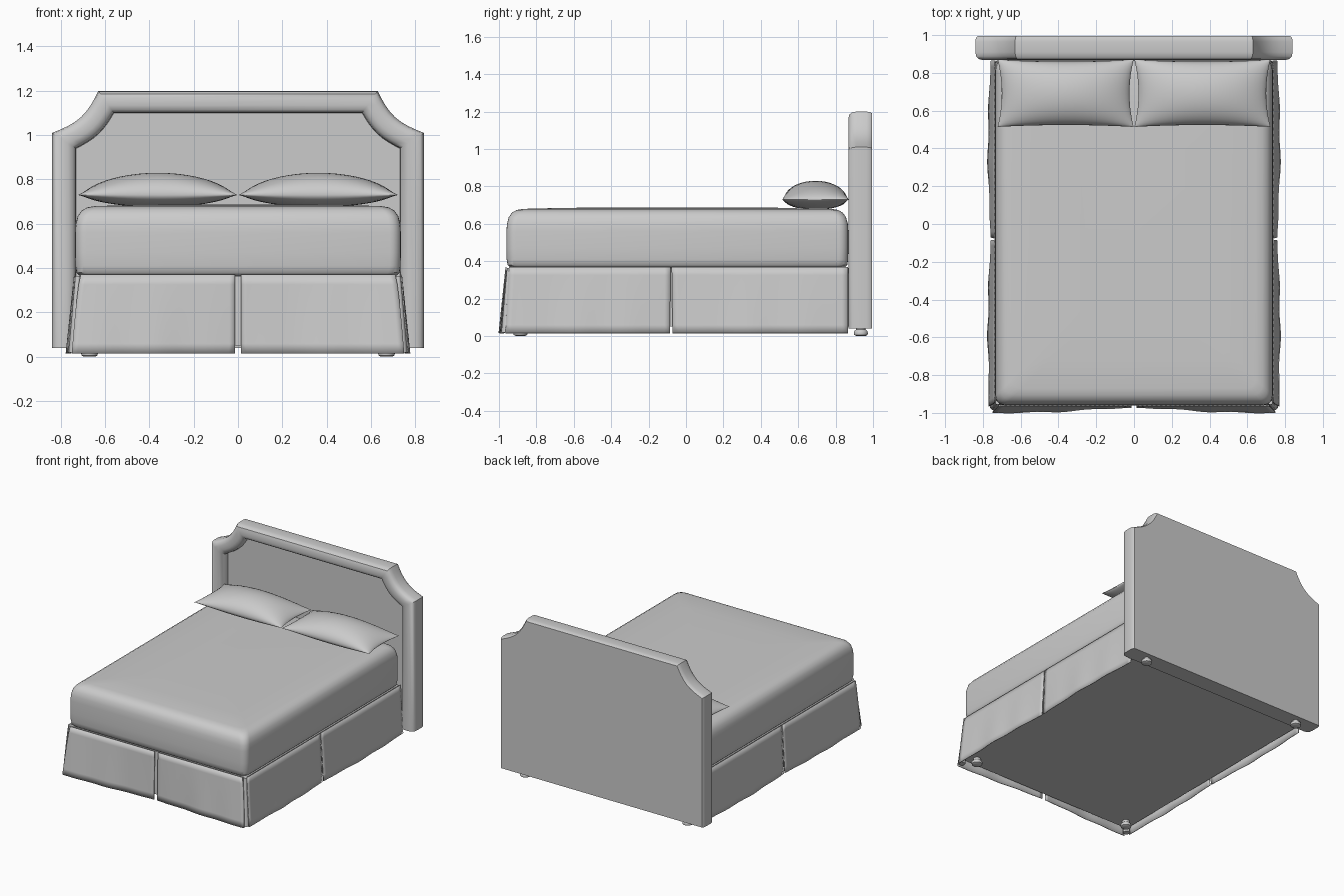
import bpy, math

cube = bpy.data.objects.get("Cube")
if cube:
    bpy.data.objects.remove(cube, do_unlink=True)

GREY = (0.6, 0.6, 0.6, 1)
fabric = bpy.data.materials.new("grey fabric")
fabric.diffuse_color = GREY
fabric.use_nodes = True
fabric.node_tree.nodes["Principled BSDF"].inputs["Base Color"].default_value = GREY


def finish(obj, angle=40):
    obj.data.materials.clear()
    obj.data.materials.append(fabric)
    bpy.ops.object.select_all(action='DESELECT')
    obj.select_set(True)
    bpy.context.view_layer.objects.active = obj
    bpy.ops.object.shade_smooth_by_angle(angle=math.radians(angle))


def build(name, verts, faces, angle=40):
    mesh = bpy.data.meshes.new(name)
    mesh.from_pydata(verts, [], faces)
    mesh.validate()
    obj = bpy.data.objects.new(name, mesh)
    bpy.context.collection.objects.link(obj)
    bpy.context.view_layer.objects.active = obj
    obj.select_set(True)
    bpy.ops.object.mode_set(mode='EDIT')
    bpy.ops.mesh.select_all(action='SELECT')
    bpy.ops.mesh.remove_doubles(threshold=0.0001)
    bpy.ops.mesh.normals_make_consistent(inside=False)
    bpy.ops.object.mode_set(mode='OBJECT')
    finish(obj, angle)
    obj.select_set(False)
    return obj


def loft(name, rings, angle=40):
    """Skin closed rings of equal length and cap both ends."""
    n = len(rings[0])
    verts = [p for ring in rings for p in ring]
    faces = [(k * n + i, k * n + (i + 1) % n, (k + 1) * n + (i + 1) % n, (k + 1) * n + i)
             for k in range(len(rings) - 1) for i in range(n)]
    faces += [tuple(range(n)), tuple(range(len(verts) - n, len(verts)))]
    return build(name, verts, faces, angle)


def grid(nu, nv, point, start=0):
    verts = [point(i / nu, j / nv) for i in range(nu + 1) for j in range(nv + 1)]
    w = nv + 1
    faces = [tuple(start + k for k in (i * w + j, (i + 1) * w + j, (i + 1) * w + j + 1, i * w + j + 1))
             for i in range(nu) for j in range(nv)]
    return verts, faces


def rounded_rect(hx, y0, y1, z, r, steps=5):
    pts = []
    corners = [(hx, y1), (-hx, y1), (-hx, y0), (hx, y0)]
    for c, (x, y) in enumerate(corners):
        cx = x - math.copysign(r, x)
        cy = y - r if y == y1 else y + r
        for s in range(steps + 1):
            a = math.pi / 2 * (c + s / steps)
            pts.append((cx + r * math.cos(a), cy + r * math.sin(a), z))
    return pts


# Headboard: scooped-corner outline, padded border and recessed panel
def scoop(x0, z0, x1, z1, sag, steps=8):
    pts = []
    for i in range(steps + 1):
        t = i / steps
        b = sag * math.sin(math.pi * t)
        pts.append((x0 + (x1 - x0) * t - b, z0 + (z1 - z0) * t - b))
    return pts


def outline(half):
    return half + [(-x, z) for x, z in reversed(half)]


outer = outline([(0.84, 0.04)] + scoop(0.84, 1.01, 0.63, 1.2, 0.025))
inner = outline([(0.73, 0.04)] + scoop(0.73, 0.94, 0.56, 1.1, 0.015))
section = [(0.1, 0.995), (0.03, 0.985), (0, 0.965), (0, 0.91), (0.04, 0.888), (0.15, 0.874),
           (0.35, 0.868), (0.65, 0.868), (0.85, 0.876), (0.97, 0.893), (1, 0.925)]
loft("headboard", [[(a[0] + (b[0] - a[0]) * t, y, a[1] + (b[1] - a[1]) * t)
                    for a, b in zip(outer, inner)] for t, y in section], 35)

# Mattress: soft rounded block with a slightly crowned top
profile = [(0.05, 0.362), (0.02, 0.366), (0.006, 0.38), (0.001, 0.41), (0, 0.47), (0, 0.56),
           (0.003, 0.60), (0.012, 0.635), (0.03, 0.66), (0.055, 0.674), (0.09, 0.68),
           (0.25, 0.684), (0.45, 0.687)]
loft("mattress", [rounded_rect(0.735 - d, -0.96 + d, 0.868 - d, z, 0.05) for d, z in profile])

# Divan base behind the skirt
loft("bed_base", [rounded_rect(0.735 + f, -0.955 - f, 0.868, z, 0.02)
                  for f, z in ((0.002, 0.05), (0, 0.2), (-0.01, 0.365))])


# Valance: flared cloth panels with open pleats between them
def skirt_panel(name, top, bottom, out, flare, place, wave):
    def point(s, t):
        e = t ** 0.7
        a = (top[0] + (bottom[0] - top[0]) * e) * (1 - s) + (top[1] + (bottom[1] - top[1]) * e) * s
        ripple = flare(s) + 0.004 * math.sin(wave * s * math.pi) * math.sin(math.pi * s)
        return place(a, out + t * ripple, 0.37 - 0.355 * t)
    verts, faces = grid(28, 8, point)
    obj = build(name, verts, faces, 60)
    mod = obj.modifiers.new("cloth thickness", 'SOLIDIFY')
    mod.thickness = 0.006
    mod.offset = 0
    return obj


for side, sx in (("left", 1), ("right", -1)):
    skirt_panel(side + "_front_skirt", (0.014, 0.71), (0.014, 0.75), 0.962,
                lambda s: 0.008 + 0.028 * math.sin(math.pi * min(1, s * 0.62) ** 1.2),
                lambda a, o, z: (sx * a, -o, z), 5)
    for part, ends, low in (("foot", (-0.945, -0.083), (-0.965, -0.085)),
                            ("head", (-0.077, 0.866), (-0.072, 0.866))):
        skirt_panel(f"{side}_{part}_side_skirt", ends, low, 0.737,
                    lambda s: 0.01 + 0.024 * abs(math.cos(math.pi * (s - 0.5) * 0.6)) ** 2
                    + (0.012 * (1 - s) ** 6 if part == "foot" else 0),
                    lambda a, o, z: (sx * o, a, z), 6)

    # Rounded pleat fold filling the front corner
    fold = []
    for k in range(7):
        t = k / 6
        r = 0.012 + 0.012 * t
        cx, cy = 0.722 + 0.018 * t, -0.945 - 0.018 * t
        fold.append([(sx * (cx + r * math.cos(a * math.pi / 6)), cy + r * math.sin(a * math.pi / 6),
                      0.365 - 0.345 * t) for a in range(12)])
    loft(side + "_corner_pleat", fold)

    # Pillow: two domed sheets meeting at a pinched seam
    def pillow_point(sign):
        def point(s, t):
            u, v = -math.cos(math.pi * s), -math.cos(math.pi * t)
            h = max(0, 1 - u * u) ** 0.65 * max(0, 1 - v * v) ** 0.5
            x = 0.362 + u * (0.36 - 0.022 * (1 - v * v))
            y = 0.692 + v * (0.178 - 0.01 * (1 - u * u))
            return (sx * x, y, 0.73 + h * (0.1 if sign > 0 else -0.055))
        return point
    upper, uf = grid(24, 20, pillow_point(1))
    lower, lf = grid(24, 20, pillow_point(-1), len(upper))
    build(side + "_pillow", upper + lower, uf + lf, 60)

    # Turned feet
    for end, y in (("front", -0.885), ("back", 0.935)):
        rings = [[(sx * 0.67 + r * math.cos(a * math.pi / 10), y + r * math.sin(a * math.pi / 10), z)
                  for a in range(20)]
                 for r, z in ((0.024, 0), (0.036, 0.006), (0.038, 0.016), (0.034, 0.028), (0.026, 0.034),
                              (0.026, 0.06))]
        loft(f"{side}_{end}_foot", rings)
